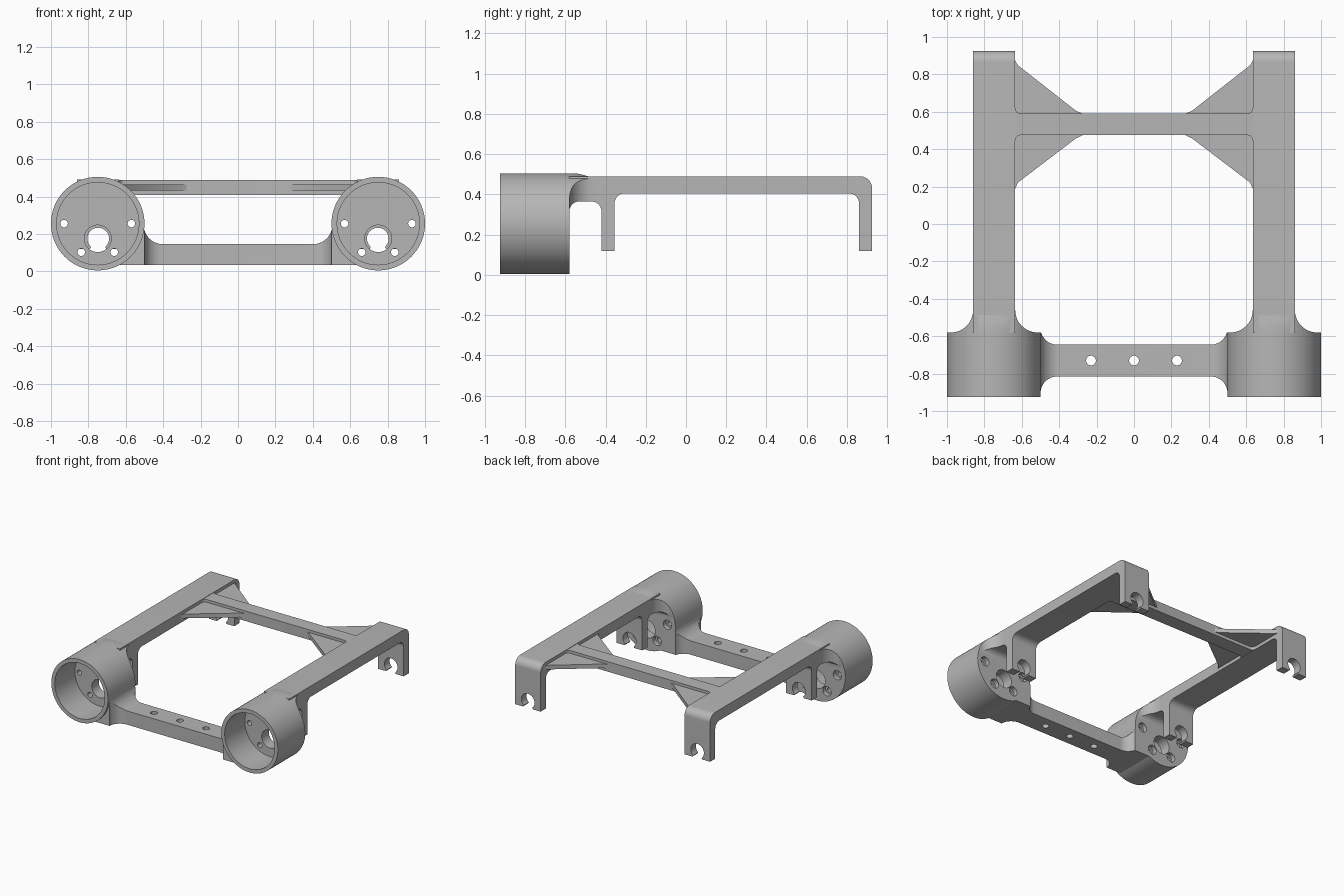
import bpy, bmesh
from math import cos, sin, radians

old = bpy.data.objects.get("Cube")
if old:
    bpy.data.objects.remove(old)

grey = bpy.data.materials.new("plain grey")
grey.use_nodes = True
colour = (0.47, 0.47, 0.47, 1)
grey.diffuse_color = colour
grey.node_tree.nodes["Principled BSDF"].inputs["Base Color"].default_value = colour

CUP_X, CUP_Z, CUP_R = 0.75, 0.255, 0.25
ARM_X, ARM_HALF = 0.7475, 0.1125
CUP_FRONT, CUP_BACK = -0.925, -0.58


def arc(cx, cy, r, start, end, n=12):
    angles = [radians(start + (end - start) * i / n) for i in range(n + 1)]
    return [(cx + r * cos(a), cy + r * sin(a)) for a in angles]


def prism(name, pts, axis, lo, hi):
    """Extrude a closed 2D profile along one axis."""
    place = {"X": lambda p, t: (t, p[0], p[1]),
             "Y": lambda p, t: (p[0], t, p[1]),
             "Z": lambda p, t: (p[0], p[1], t)}[axis]
    bm = bmesh.new()
    a = [bm.verts.new(place(p, lo)) for p in pts]
    b = [bm.verts.new(place(p, hi)) for p in pts]
    bm.faces.new(a)
    bm.faces.new(b[::-1])
    for i in range(len(pts)):
        j = (i + 1) % len(pts)
        bm.faces.new((a[i], b[i], b[j], a[j]))
    bmesh.ops.recalc_face_normals(bm, faces=bm.faces)
    mesh = bpy.data.meshes.new(name)
    bm.to_mesh(mesh)
    bm.free()
    mesh.materials.append(grey)
    ob = bpy.data.objects.new(name, mesh)
    bpy.context.collection.objects.link(ob)
    return ob


def rod(x, other, r, axis, lo, hi, n=32):
    return prism("cutter", arc(x, other, r, 0, 360, n)[:-1], axis, lo, hi)


def activate(ob):
    bpy.ops.object.select_all(action="DESELECT")
    ob.select_set(True)
    bpy.context.view_layer.objects.active = ob


def boolean(ob, tool, operation="DIFFERENCE"):
    mod = ob.modifiers.new("cut", "BOOLEAN")
    mod.operation, mod.solver, mod.object = operation, "EXACT", tool
    activate(ob)
    bpy.ops.object.modifier_apply(modifier=mod.name)
    bpy.data.objects.remove(tool)


def finish(ob, mirrored=True):
    activate(ob)
    if mirrored:
        mod = ob.modifiers.new("mirror", "MIRROR")
        mod.use_mirror_merge = False
        bpy.ops.object.modifier_apply(modifier=mod.name)
    bpy.ops.object.shade_smooth_by_angle(angle=radians(30))


def both_sides(half):
    """Close a half profile by reflecting it across x = 0."""
    return half + [(-x, y) for x, y in reversed(half)]


# Round cups with a thick, drilled back plate
cups = rod(CUP_X, CUP_Z, CUP_R, "Y", CUP_FRONT, CUP_BACK, 96)
cups.name = "motor_cups"
boolean(cups, rod(CUP_X, CUP_Z, 0.22, "Y", -1, -0.67, 96))
boolean(cups, rod(CUP_X, 0.175, 0.072, "Y", -0.8, -0.5, 48))
for dx, dz in ((-0.18, 0), (0.18, 0), (-0.088, -0.153), (0.088, -0.153)):
    boolean(cups, rod(CUP_X + dx, CUP_Z + dz, 0.02, "Y", -0.8, -0.5))
    boolean(cups, rod(CUP_X + dx, CUP_Z + dz, 0.037, "Y", -0.615, -0.5))
finish(cups)

# Long arms with two hanging legs each
arch = arc(-0.47, 0.315, 0.05, 0, 90) + arc(-0.53, 0.315, 0.05, 90, 180)
side = ([(-0.582, 0.49)] + arc(0.865, 0.43, 0.06, 90, 0)
        + [(0.925, 0.12), (0.86, 0.12)] + arc(0.81, 0.355, 0.05, 0, 90)
        + arc(-0.305, 0.355, 0.05, 90, 180)
        + [(-0.355, 0.12), (-0.42, 0.12)] + arch + [(-0.582, 0.315)])
arms = prism("side_arms", side, "X", ARM_X - ARM_HALF, ARM_X + ARM_HALF)

# Open keyhole slots at the leg ends
keyhole = arc(ARM_X, 0.175, 0.058, -50, 230, 32)
keyhole += [(ARM_X - 0.055, 0.1), (ARM_X + 0.055, 0.1)]
boolean(arms, prism("cutter", keyhole, "Y", -0.5, 1))
finish(arms)

# Flared blends from the arms into the cups
reach = ARM_HALF + 0.12
plan = (arc(ARM_X + reach, -0.46, 0.12, 180, 270)
        + [(ARM_X + reach, -0.582), (ARM_X - reach, -0.582)]
        + arc(ARM_X - reach, -0.46, 0.12, 270, 360))
blends = prism("arm_blends", plan, "Z", 0.2, 0.6)
blend_side = [(-0.6, 0.51), (-0.56, 0.505), (-0.53, 0.502), (-0.5, 0.494),
              (-0.48, 0.488), (-0.44, 0.488), (-0.44, 0.365)]
blend_side += arc(-0.53, 0.315, 0.05, 90, 180) + [(-0.6, 0.315)]
boolean(blends, prism("cutter", blend_side, "X", 0.4, 1.1), "INTERSECT")
boolean(blends, rod(CUP_X, CUP_Z, CUP_R, "Y", -0.7, -0.4, 96), "INTERSECT")
finish(blends)

# Low front crossbar, flared where it meets the cups
bar_plan = both_sides([(0.635, CUP_BACK)] + arc(0.41, -0.555, 0.09, -16, -90))
bar_front = arc(0.41, -0.905, 0.09, 90, 0) + [(0.635, -0.905)]
half = [(0.635, CUP_BACK)] + arc(0.41, -0.555, 0.09, -16, -90)
front_edge = both_sides(bar_front[::-1])
outline = half + [(-x, y) for x, y in reversed(half)] + front_edge[::-1]
crossbar = prism("front_crossbar", outline, "Z", 0.035, 0.4)
profile = both_sides([(0.635, 0.035), (0.635, 0.25)] + arc(0.4, 0.25, 0.105, 0, -90))
boolean(crossbar, prism("cutter", profile, "Y", -1, -0.5), "INTERSECT")
for s in (-1, 1):
    boolean(crossbar, rod(s * CUP_X, CUP_Z, 0.235, "Y", -1.1, -0.4, 96))
for x in (-0.23, 0, 0.23):
    boolean(crossbar, rod(x, -0.73, 0.026, "Z", -0.1, 0.4))
finish(crossbar, False)

# Rear crossbar with small corner fillets
half_top = [(0.65, 0.62)] + arc(0.605, 0.62, 0.03, 0, -90, 6)
half_low = [(0.65, 0.445)] + arc(0.605, 0.445, 0.03, 0, 90, 6)
rear = both_sides(half_top) + both_sides(half_low)[::-1]
finish(prism("rear_crossbar", rear, "Z", 0.407, 0.487), False)

# Thin triangular gussets between the rear crossbar and the arms
rear_gusset = [(0.65, 0.53), (0.65, 0.83), (0.635, 0.845), (0.62, 0.845),
               (0.31, 0.605), (0.27, 0.588), (0.27, 0.53)]
front_gusset = [(0.65, 0.53), (0.65, 0.2), (0.635, 0.19), (0.62, 0.222),
                (0.31, 0.458), (0.27, 0.477), (0.27, 0.53)]
# Outer tips curve out to meet the arm sides
rear_gusset[2:4] = [(0.635, 0.875), (0.622, 0.85)]
for name, pts in (("rear_gussets", rear_gusset), ("front_gussets", front_gusset)):
    finish(prism(name, pts, "Z", 0.432, 0.465))
